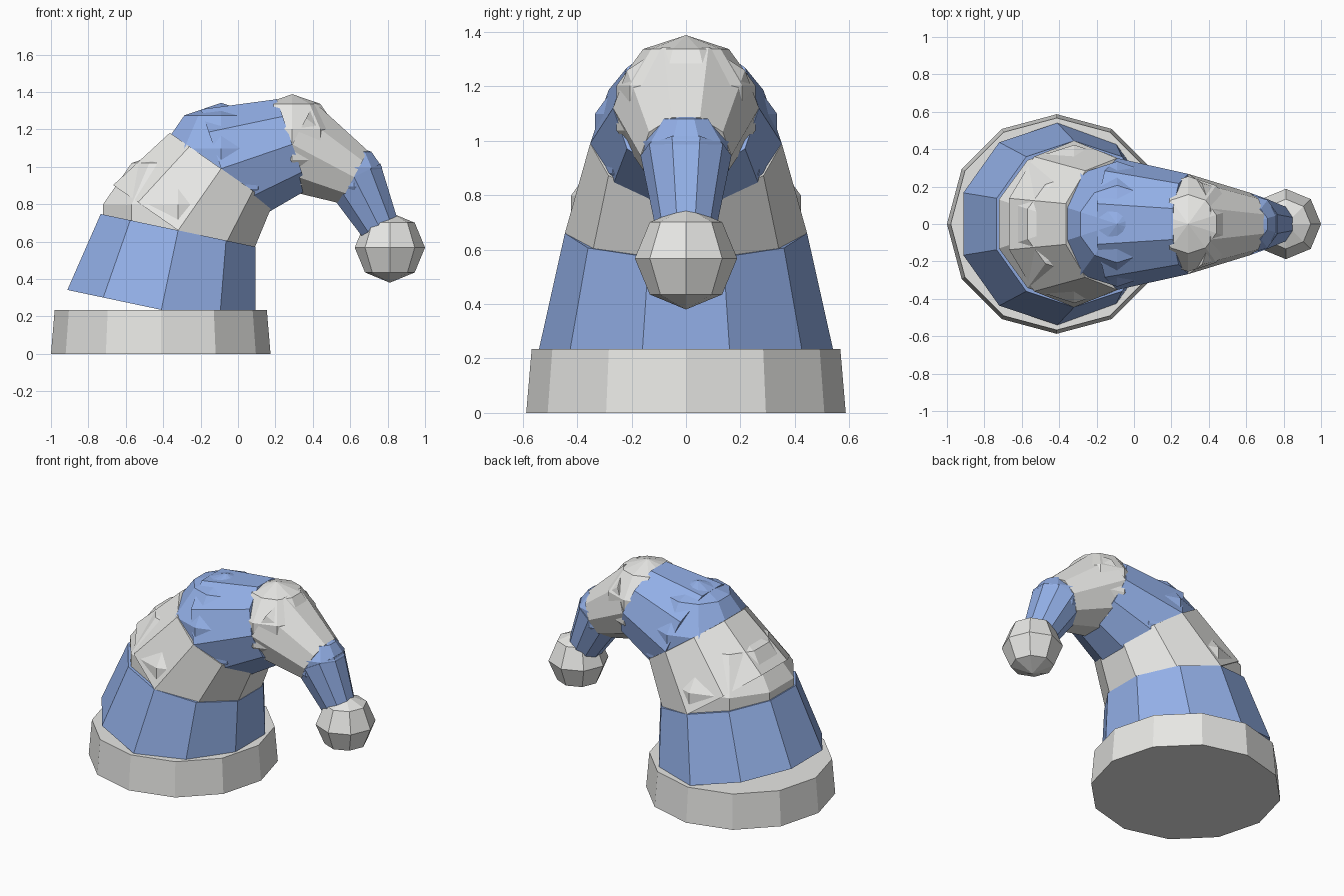
import bpy, bmesh
from math import sin, cos, pi, tau, atan2
from mathutils import Matrix, Vector

if "Cube" in bpy.data.objects:
    bpy.data.objects.remove(bpy.data.objects["Cube"], do_unlink=True)


def make_material(name, rgb):
    mat = bpy.data.materials.new(name)
    mat.use_nodes = True
    mat.diffuse_color = (*rgb, 1)
    mat.node_tree.nodes["Principled BSDF"].inputs["Base Color"].default_value = (*rgb, 1)
    return mat


white = make_material("soft_white", (0.8, 0.8, 0.78))
blue = make_material("light_blue", (0.29, 0.43, 0.8))


def lathe(name, profile, sides, mat, place):
    """Spin a bottom-to-top (radius, z) profile; zero radius makes a pole."""
    bm = bmesh.new()
    rings = []
    for r, z in profile:
        count = sides if r > 1e-5 else 1
        rings.append([bm.verts.new((r * sin(tau * i / sides), r * cos(tau * i / sides), z))
                      for i in range(count)])
    for low, high in zip(rings, rings[1:]):
        for i in range(sides):
            j = i + 1
            quad = [low[i % len(low)], low[j % len(low)], high[j % len(high)], high[i % len(high)]]
            bm.faces.new(list(dict.fromkeys(quad)))
    for ring in (rings[0], rings[-1]):
        if len(ring) > 1:
            bm.faces.new(ring)
    bmesh.ops.recalc_face_normals(bm, faces=bm.faces)
    mesh = bpy.data.meshes.new(name)
    bm.to_mesh(mesh)
    bm.free()
    mesh.materials.append(mat)
    obj = bpy.data.objects.new(name, mesh)
    obj.matrix_world = place
    bpy.context.collection.objects.link(obj)


def ball(name, radius, sides, rows, mat, centre):
    arc = [(radius * sin(pi * k / rows), -radius * cos(pi * k / rows)) for k in range(rows + 1)]
    lathe(name, arc, sides, mat, Matrix.Translation(centre))


# Wide cuff at the base
lathe("cuff", [(0.587, 0), (0.567, 0.235)], 12, white, Matrix.Translation((-0.413, 0, 0)))

# Drooping body: (x, z, radius) at each joint, tapered tubes in alternating colours
joints = [(-0.41, 0.235, 0.54), (-0.32, 0.66, 0.445), (-0.09, 0.99, 0.352),
          (0.29, 1.12, 0.268), (0.62, 0.945, 0.167), (0.755, 0.68, 0.112)]
for n, ((x0, z0, r0), (x1, z1, r1)) in enumerate(zip(joints, joints[1:])):
    mat = white if n % 2 else blue
    axis = Vector((x1 - x0, 0, z1 - z0))
    place = Matrix.Translation((x0, 0, z0)) @ Matrix.Rotation(atan2(axis.x, axis.z), 4, "Y")
    lathe(f"body_section_{n + 1}", [(r0, 0), (r1, axis.length)], 10, mat, place)
    # Rounded filler at the bend below each upper section
    if n:
        ball(f"bend_filler_{n}", r0, 10, 5, mat, (x0, 0, z0))

# Pompom on the tip
ball("pompom", 0.188, 8, 4, white, (0.812, 0, 0.568))
